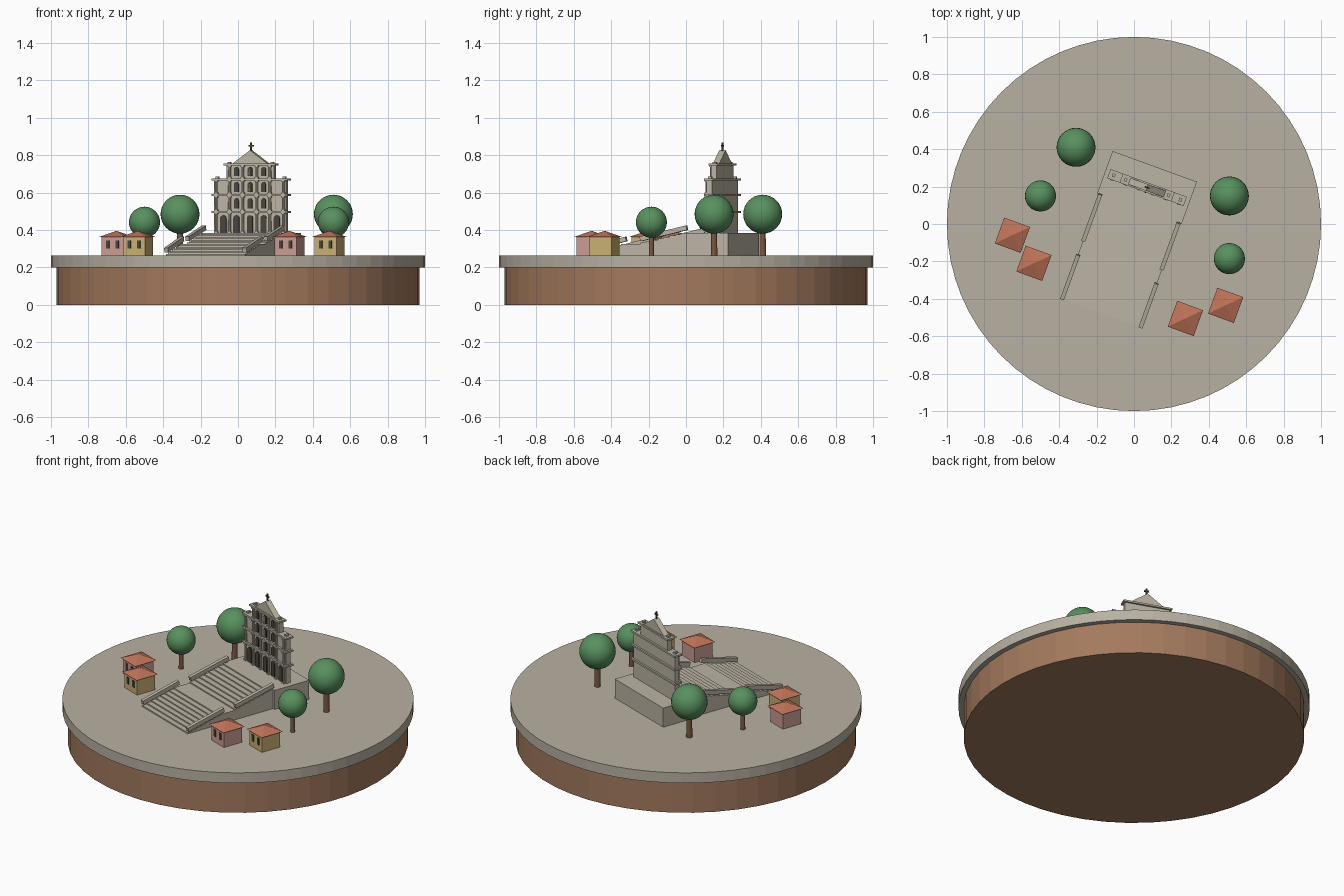
import bpy, bmesh
from math import radians, atan2, hypot, pi, cos, sin
from mathutils import Matrix, Vector

cube = bpy.data.objects.get("Cube")
if cube:
    bpy.data.objects.remove(cube, do_unlink=True)


def material(name, r, g, b):
    m = bpy.data.materials.new(name)
    m.use_nodes = True
    m.diffuse_color = (r, g, b, 1)
    for n in m.node_tree.nodes:
        if n.type == 'BSDF_PRINCIPLED':
            n.inputs["Base Color"].default_value = (r, g, b, 1)
            n.inputs["Roughness"].default_value = 0.9
    return m


paving = material("paving", .48, .44, .365)
stone = material("pale stone", .50, .46, .375)
soil = material("brown soil", .37, .195, .112)
pink = material("pink plaster", .60, .33, .29)
yellow = material("yellow plaster", .58, .43, .17)
tile = material("roof tile", .53, .175, .10)
leaf = material("leaf green", .10, .28, .115)
bark = material("bark", .20, .10, .055)
dark = material("dark opening", .07, .058, .045)

TURN = radians(-20)
GROUND = .265
CHURCH = (.07, .195, 0)


def finish(bm, name, mat, loc=(0, 0, 0), turn=0.0, smooth=False):
    bmesh.ops.recalc_face_normals(bm, faces=bm.faces)
    me = bpy.data.meshes.new(name)
    bm.to_mesh(me)
    bm.free()
    me.materials.append(mat)
    for p in me.polygons:
        p.use_smooth = smooth
    ob = bpy.data.objects.new(name, me)
    ob.location = loc
    ob.rotation_euler.z = turn
    bpy.context.collection.objects.link(ob)
    return ob


def box(bm, x, y, z0, w, d, h, tilt=0.0):
    m = Matrix.Translation((x, y, z0 + h / 2)) @ Matrix.Rotation(tilt, 4, 'X')
    bmesh.ops.create_cube(bm, size=1, matrix=m @ Matrix.Diagonal((w, d, h, 1)))


def cone(bm, x, y, z0, h, r1, r2, sides, spin=0.0):
    m = Matrix.Translation((x, y, z0 + h / 2)) @ Matrix.Rotation(spin, 4, 'Z')
    bmesh.ops.create_cone(bm, cap_ends=True, segments=sides, radius1=r1,
                          radius2=r2, depth=h, matrix=m)


def prism(bm, points, y0, y1):
    """Extrude an x-z outline from y0 to y1."""
    face = bm.faces.new([bm.verts.new((x, y0, z)) for x, z in points])
    ext = bmesh.ops.extrude_face_region(bm, geom=[face])
    verts = [g for g in ext["geom"] if isinstance(g, bmesh.types.BMVert)]
    bmesh.ops.translate(bm, verts=verts, vec=Vector((0, y1 - y0, 0)))


def arch(bm, x, z0, w, h):
    r = w / 2
    top = [(x + r * cos(pi * i / 8), z0 + h - r + r * sin(pi * i / 8)) for i in range(9)]
    prism(bm, [(x - r, z0), (x + r, z0)] + top, -.015, -.021)


# Round base
bm = bmesh.new()
cone(bm, 0, 0, 0, .2, .97, .97, 48)
finish(bm, "soil_base", soil)
bm = bmesh.new()
cone(bm, 0, 0, .2, .065, 1, 1, 64)
finish(bm, "paved_ground", paving)

# Platform below the facade
bm = bmesh.new()
box(bm, 0, 0, GROUND, .48, .24, .12)
finish(bm, "platform", stone, CHURCH, TURN)

# Two flights of steps with a landing, and sloping side rails
STEPS = 8
bm_rail = bmesh.new()
for name, y0, y1, z in (("lower_steps", -.715, -.465, GROUND),
                        ("upper_steps", -.385, -.12, GROUND + .06)):
    bm = bmesh.new()
    tread = (y1 - y0) / STEPS
    for i in range(STEPS):
        top = z + .06 * (i + 1) / STEPS
        box(bm, 0, y0 + (i + .5) * tread, GROUND, .45, tread, top - GROUND)
    finish(bm, name, stone, CHURCH, TURN)
    slope = atan2(.06, y1 - y0)
    for side in (-1, 1):
        box(bm_rail, side * .223, (y0 + y1) / 2, z + .045, .022,
            hypot(.06, y1 - y0), .025, slope)
finish(bm_rail, "stair_rails", stone, CHURCH, TURN)
bm = bmesh.new()
box(bm, 0, -.425, GROUND, .45, .08, .06)
finish(bm, "landing", stone, CHURCH, TURN)

# Facade tiers: wall, cornice, columns and arched openings
wall, trim, columns = bmesh.new(), bmesh.new(), bmesh.new()
openings, statues = bmesh.new(), bmesh.new()
tiers = ((.385, .503, .41), (.503, .592, .41), (.592, .677, .41), (.677, .755, .27))
for level, (z0, z1, w) in enumerate(tiers):
    h = z1 - z0
    box(wall, 0, 0, z0, w, .03, h)
    box(trim, 0, 0, z1 - .011, w + .024, .052, .011)
    spots = (.04, .115, .19) if w > .3 else (.04, .115)
    for x in spots:
        for s in (-1, 1):
            cone(columns, s * x, -.021, z0, h - .011, .0075, .0065, 10)
            box(columns, s * x, -.02, z0, .02, .018, .008)
            box(columns, s * x, -.02, z1 - .018, .02, .018, .007)
    bays = [0, -.0775, .0775]
    if level < 1:
        bays += [-.1525, .1525]
    for x in bays:
        tall = .8 if level == 0 else .62
        base = z0 if level == 0 else z0 + .012
        arch(openings, x, base, .026 if level else .034, h * tall)
    if level > 1:
        cone(statues, 0, -.023, z0 + .012, .034, .007, .004, 8)
        bmesh.ops.create_uvsphere(statues, u_segments=8, v_segments=6, radius=.005,
                                  matrix=Matrix.Translation((0, -.023, z0 + .049)))
finish(wall, "facade_wall", stone, CHURCH, TURN)
finish(trim, "facade_cornices", stone, CHURCH, TURN)
finish(columns, "facade_columns", stone, CHURCH, TURN)
finish(openings, "facade_openings", dark, CHURCH, TURN)
finish(statues, "facade_statues", stone, CHURCH, TURN)

# Pediment, end pedestals and cross
bm = bmesh.new()
prism(bm, [(-.1, .755), (.1, .755), (0, .827)], -.018, .018)
finish(bm, "pediment", stone, CHURCH, TURN)
bm = bmesh.new()
for s in (-1, 1):
    box(bm, s * .122, 0, .755, .016, .02, .01)
    box(bm, s * .19, 0, .677, .016, .02, .01)
finish(bm, "corner_pedestals", stone, CHURCH, TURN)
bm = bmesh.new()
box(bm, 0, 0, .815, .008, .008, .053)
box(bm, 0, 0, .847, .028, .008, .008)
finish(bm, "roof_cross", dark, CHURCH, TURN)

# Small houses
houses = ((-.65, -.06, pink), (-.535, -.21, yellow), (.275, -.505, pink), (.49, -.435, yellow))
for i, (x, y, colour) in enumerate(houses, 1):
    at = (x, y, GROUND)
    bm = bmesh.new()
    box(bm, 0, 0, 0, .125, .125, .1)
    finish(bm, f"house_walls_{i}", colour, at, TURN)
    bm = bmesh.new()
    cone(bm, 0, 0, .098, .033, .104, 0, 4, pi / 4)
    finish(bm, f"house_roof_{i}", tile, at, TURN)
    bm = bmesh.new()
    for s in (-1, 1):
        box(bm, s * .027, -.0635, .036, .018, .006, .042)
    finish(bm, f"house_windows_{i}", dark, at, TURN)

# Round trees
trees = ((-.31, .41, .104, .22), (.51, .15, .104, .22),
         (-.5, .15, .083, .177), (.51, -.185, .083, .177))
for i, (x, y, r, h) in enumerate(trees, 1):
    at = (x, y, GROUND)
    bm = bmesh.new()
    cone(bm, 0, 0, 0, h, r * .17, r * .14, 12)
    finish(bm, f"tree_trunk_{i}", bark, at)
    bm = bmesh.new()
    bmesh.ops.create_uvsphere(bm, u_segments=32, v_segments=16, radius=r,
                              matrix=Matrix.Translation((0, 0, h)))
    finish(bm, f"tree_crown_{i}", leaf, at, smooth=True)
